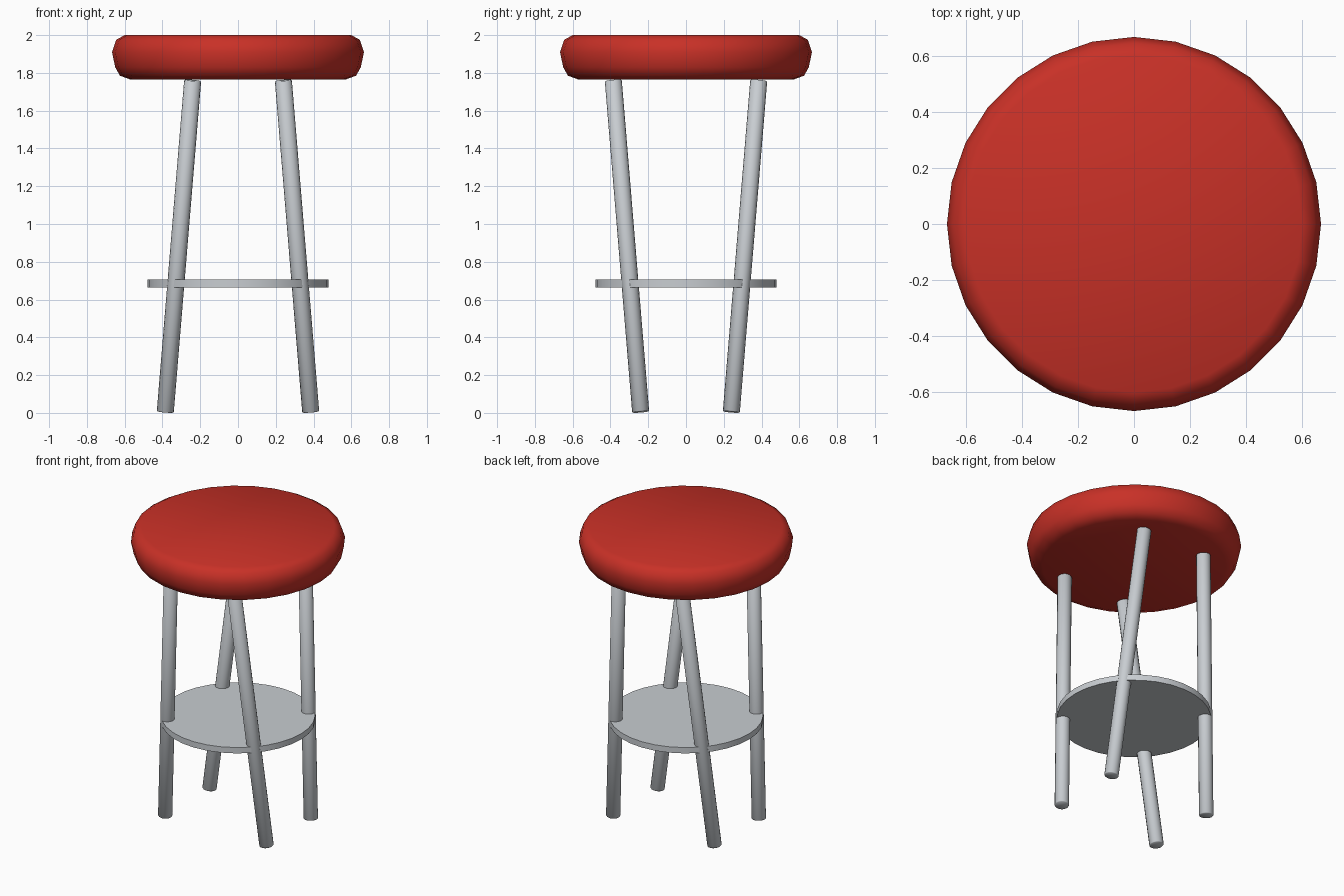
import bpy
import bmesh
import math
from mathutils import Vector

cube = bpy.data.objects.get("Cube")
if cube:
    bpy.data.objects.remove(cube, do_unlink=True)


def material(name, rgb):
    mat = bpy.data.materials.new(name)
    mat.use_nodes = True
    color = (*rgb, 1.0)
    mat.diffuse_color = color
    mat.node_tree.nodes["Principled BSDF"].inputs["Base Color"].default_value = color
    return mat


def lathe(name, profile, sides, mat, sharp_angle):
    """Revolve (radius, z) points about z and close both ends."""
    bm = bmesh.new()
    rings = []
    for r, z in profile:
        angles = [math.tau * i / sides for i in range(sides)]
        rings.append([bm.verts.new((r * math.cos(a), r * math.sin(a), z)) for a in angles])
    for low, high in zip(rings, rings[1:]):
        for i in range(sides):
            j = (i + 1) % sides
            bm.faces.new((low[i], low[j], high[j], high[i]))
    bm.faces.new(rings[0][::-1])
    bm.faces.new(rings[-1])
    mesh = bpy.data.meshes.new(name)
    bm.to_mesh(mesh)
    bm.free()
    mesh.materials.append(mat)
    obj = bpy.data.objects.new(name, mesh)
    bpy.context.collection.objects.link(obj)
    bpy.ops.object.select_all(action="DESELECT")
    obj.select_set(True)
    bpy.context.view_layer.objects.active = obj
    bpy.ops.object.shade_smooth_by_angle(angle=math.radians(sharp_angle))
    return obj


red = material("red cushion", (0.58, 0.03, 0.02))
metal = material("light grey metal", (0.58, 0.61, 0.64))

# Padded round seat
lathe("seat", [(0.57, 1.765), (0.625, 1.785), (0.65, 1.83), (0.667, 1.91),
               (0.645, 1.975), (0.60, 2.0)], 28, red, 80)

# Round footrest shelf
lathe("footrest", [(0.48, 0.665), (0.48, 0.705)], 32, metal, 40)

# Four slanted legs, mirrored across both axes
radius = 0.045
for side, sx in (("left", 1), ("right", -1)):
    for end, sy in (("front", -1), ("back", 1)):
        foot = Vector((sx * 0.385, sy * 0.24, 0.005))
        head = Vector((sx * 0.24, sy * 0.385, 1.76))
        axis = head - foot
        length = axis.length
        leg = lathe(f"{end}_{side}_leg",
                    [(radius - 0.004, 0), (radius, 0.004),
                     (radius, length - 0.004), (radius - 0.004, length)], 16, metal, 50)
        leg.location = foot
        leg.rotation_euler = axis.to_track_quat("Z", "Y").to_euler()
